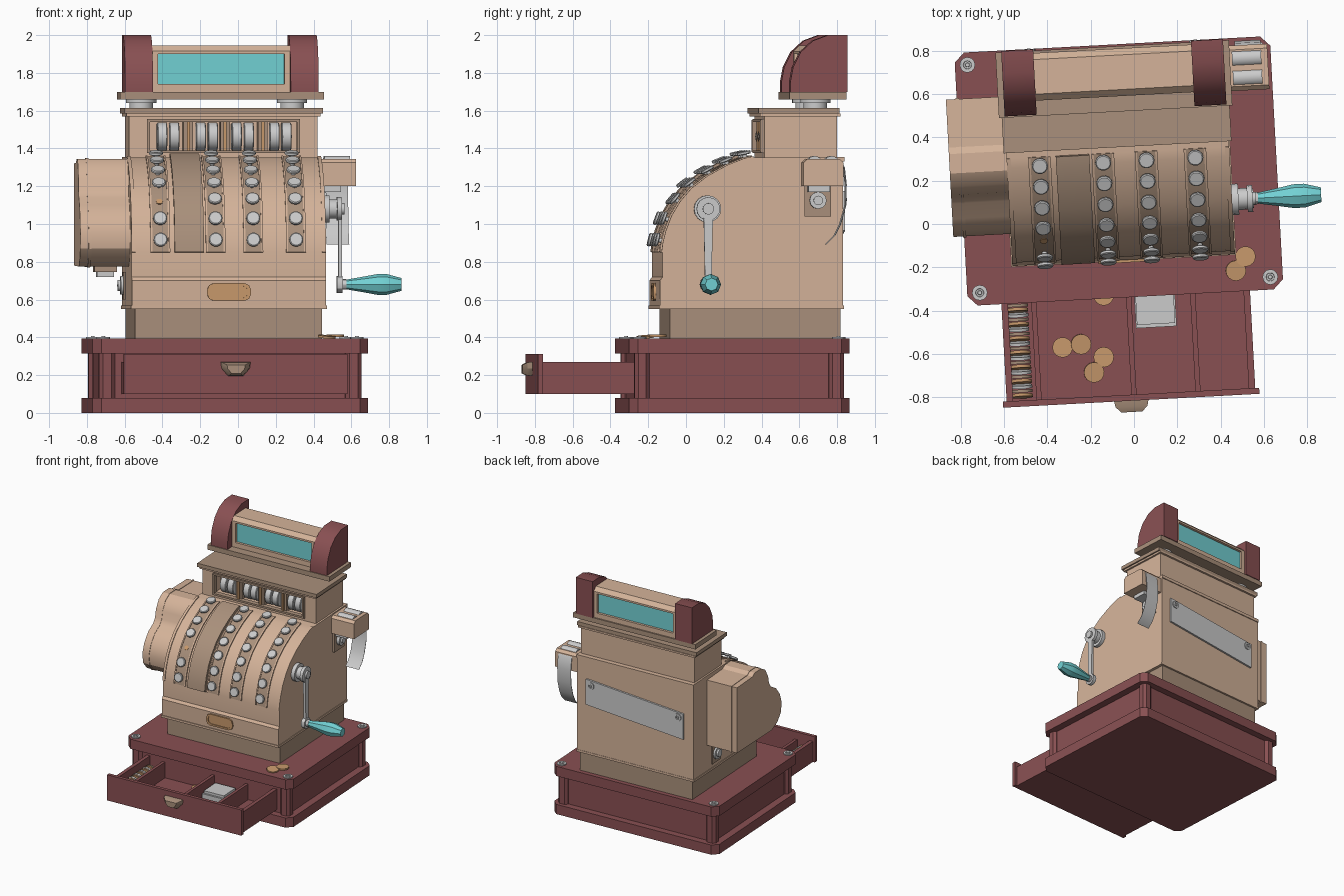
import bpy, bmesh, math
from mathutils import Vector, Matrix

# whole register is turned slightly about z
M = Matrix.Translation((-0.07, 0.245, 0)) @ Matrix.Rotation(math.radians(3.1), 4, 'Z')
INV = M.inverted()


def mat(name, c):
    m = bpy.data.materials.new(name)
    m.diffuse_color = (*c, 1)
    return m


RED = mat("dark_red", (.25, .08, .085))
TAN = mat("tan", (.66, .45, .32))
DARK = mat("dark_tan", (.40, .28, .20))
CYAN = mat("cyan", (.17, .64, .66))
COPPER = mat("copper", (.58, .32, .15))
GREY = None


def loft(name, rings, m=GREY, caps=True):
    bm = bmesh.new()
    vs = [[bm.verts.new(M @ Vector(p)) for p in r] for r in rings]
    n = len(vs[0])
    for a, b in zip(vs, vs[1:]):
        for i in range(n):
            j = (i + 1) % n
            bm.faces.new((a[i], a[j], b[j], b[i]))
    if caps:
        bm.faces.new(vs[0][::-1])
        bm.faces.new(vs[-1])
    bmesh.ops.recalc_face_normals(bm, faces=bm.faces)
    me = bpy.data.meshes.new(name)
    bm.to_mesh(me)
    bm.free()
    ob = bpy.data.objects.new(name, me)
    bpy.context.collection.objects.link(ob)
    if m:
        me.materials.append(m)
    return ob


def box(name, x0, x1, y0, y1, z0, z1, m=GREY, c=0):
    if c:
        r = [(x0 + c, y0), (x1 - c, y0), (x1, y0 + c), (x1, y1 - c),
             (x1 - c, y1), (x0 + c, y1), (x0, y1 - c), (x0, y0 + c)]
    else:
        r = [(x0, y0), (x1, y0), (x1, y1), (x0, y1)]
    return loft(name, [[(x, y, z) for x, y in r] for z in (z0, z1)], m)


def prism(name, pts, x0, x1, m=GREY):
    return loft(name, [[(x, y, z) for y, z in pts] for x in (x0, x1)], m)


def lathe(name, p, axis, prof, m=GREY, n=16):
    q = Vector(axis).to_track_quat('Z', 'Y')
    rings = [[Vector(p) + q @ Vector((r * math.cos(2 * math.pi * i / n), r * math.sin(2 * math.pi * i / n), d))
              for i in range(n)] for d, r in prof]
    return loft(name, rings, m)


def screw(name, p, axis, r):
    lathe(name, p, axis, [(0, r), (.008, r), (.008, r * .55), (.003, r * .5), (.003, r * .3), (.012, r * .25)], n=12)


# base cabinet
box("base_bottom_slab", -.73, .73, -.585, .585, 0, .08, RED, .045)
box("base_top_slab", -.73, .73, -.585, .585, .315, .395, RED, .045)
box("base_core", -.67, .67, -.53, .53, .08, .315, RED)
for sx in (-1, 1):
    for sy in (-1, 1):
        a, b = sorted((sx * .61, sx * .695))
        c, d = sorted((sy * .475, sy * .555))
        box("corner_post", a, b, c, d, .08, .315, RED, .02)
        screw("base_screw", (sx * .672, sy * .527, .395), (0, 0, 1), .036)

# open drawer
box("drawer_front", -.593, .593, -1.063, -1.035, .1, .312, RED)
box("drawer_floor", -.575, .575, -1.035, -.5, .1, .12, RED)
for x in (-.575, .545):
    box("drawer_side", x, x + .03, -1.035, -.5, .1, .27, RED)
for x in (-.425, .014, .31):
    box("drawer_divider", x - .012, x + .012, -1.035, -.5, .12, .25, RED)
cup = [(-.08, .27), (.08, .27), (.075, .235), (.04, .195), (-.04, .195), (-.075, .235)]
loft("drawer_pull", [[(x * s, y, .23 + (z - .23) * s) for x, z in cup]
                     for s, y in ((1, -1.06), (.92, -1.09), (.6, -1.115))], DARK)

# money
for i in range(20):
    lathe("coin_in_row", (-.503, -1.02 + i * .022, .18), (0, 1, .12 * (i % 3 - 1)), [(0, .05), (.014, .05)],
          (COPPER, DARK, GREY)[i % 3], 14)
for i, (x, y, z) in enumerate([(-.33, -.57, .122), (-.245, -.555, .127), (-.14, -.615, .122), (-.185, -.685, .127),
                               (-.14, -.33, .122), (.47, -.215, .397), (.515, -.15, .402)]):
    p = INV @ Vector((x, y, z))
    lathe("loose_coin", p, (.08 * (i % 2), -.08 * (i % 2), 1), [(0, .047), (.012, .047)], COPPER, 16)
box("banknote_stack", .04, .228, -.73, -.55, .12, .18)
box("banknote_top", .045, .222, -.715, -.55, .18, .2)

# main body with curved front
box("plinth", -.496, .496, -.358, .548, .395, .55, DARK)
ARC = [(-.397, .85), (-.39, .90), (-.375, .96), (-.345, 1.04), (-.30, 1.115), (-.24, 1.185),
       (-.155, 1.25), (-.055, 1.305), (.04, 1.343), (.085, 1.353)]
prism("body", [(-.41, .55), (-.412, .70), (-.397, .72)] + ARC + [(.56, 1.355), (.56, .55)], -.515, .515, TAN)
box("body_bottom_trim", -.52, .52, -.416, .563, .55, .568, TAN)


def normal(i):
    a, b = Vector(ARC[max(i - 1, 0)]), Vector(ARC[min(i + 1, len(ARC) - 1)])
    t = (b - a).normalized()
    return Vector((-t.y, t.x))


def band(name, xc, w, h, m):
    out = [tuple(Vector(p) + normal(i) * h) for i, p in enumerate(ARC)]
    inn = [tuple(Vector(p) - normal(i) * .01) for i, p in enumerate(ARC)]
    prism(name, out + inn[::-1], xc - w / 2, xc + w / 2, m)


band("arched_cover", -.21, .155, .022, DARK)
for side in (-.505, .505):
    band("body_edge_rim", side, .02, .006, TAN)

# key columns
for col, xc in enumerate((-.363, -.07, .130, .356)):
    band("key_slot", xc, .085, .005, DARK)
    for s in (-.047, .047):
        band("slot_rail", xc + s, .01, .01, TAN)
    for k, z in enumerate((.91, 1.02, 1.115, 1.195, 1.26, 1.31, 1.345)):
        i = max(j for j in range(len(ARC) - 1) if ARC[j][1] <= z)
        a, b = Vector(ARC[i]), Vector(ARC[i + 1])
        p = a.lerp(b, (z - a.y) / (b.y - a.y))
        t = (b - a).normalized()
        axis = (0, -t.y, t.x)
        if col == 0 and k == 2:
            lathe("empty_key_hole", (xc, p.x, p.y), axis, [(0, .018), (.008, .018)], COPPER, 10)
            continue
        lathe("key", (xc, p.x, p.y), axis,
              [(0, .012), (.022, .012), (.022, .032), (.026, .037), (.036, .037), (.04, .032)], n=14)


# front badge
def stadium(w, h, y, c):
    return [(sx * (w - dx), y, .64 + sz * (h - dz)) for sx, sz, o in ((1, 1, 0), (-1, 1, 1), (-1, -1, 0), (1, -1, 1))
            for dx, dz in (((0, c), (c * .3, c * .3), (c, 0)) if not o else ((c, 0), (c * .3, c * .3), (0, c)))]


loft("badge", [stadium(.116, .047, -.405, .035), stadium(.116, .047, -.424, .035),
               stadium(.10, .033, -.424, .028), stadium(.10, .033, -.417, .028)], COPPER)

# upper housing with number reels
box("upper_housing", -.5, .5, .24, .528, 1.35, 1.575, TAN)
for x0, x1 in ((-.5, -.40), (.40, .5)):
    box("housing_front_side", x0, x1, .145, .24, 1.35, 1.575, TAN)
box("housing_front_top", -.40, .40, .145, .24, 1.545, 1.575, TAN)
box("housing_front_bottom", -.40, .40, .145, .24, 1.35, 1.385, TAN)
for x in (-.405, .39):
    box("window_frame_side", x, x + .015, .125, .17, 1.38, 1.55, DARK)
for z in (1.375, 1.54):
    box("window_frame_rail", -.405, .405, .13, .17, z, z + .015, DARK)
for x in (-.185, .01, .21):
    box("reel_divider", x - .025, x + .025, .155, .24, 1.385, 1.545, DARK)
    box("reel_divider_edge", x - .008, x + .008, .14, .16, 1.385, 1.545, COPPER)
for xc in (-.29, -.085, .105, .305):
    for s in (-.058, .006):
        lathe("number_reel", (xc + s, .215, 1.463), (1, 0, 0), [(0, .07), (.004, .075), (.048, .075), (.052, .07)], n=20)
box("housing_lower_step", -.515, .515, .12, .545, 1.57, 1.585, TAN)
box("housing_cap", -.527, .527, .11, .54, 1.585, 1.615, DARK)

# top display
for x in (-.42, .38):
    lathe("display_column", (x, .42, 1.61), (0, 0, 1), [(0, .063), (.03, .063), (.03, .08), (.055, .08)], n=18)
box("display_plate", -.54, .54, .274, .576, 1.66, 1.70, DARK)
CAP = [(.28, 1.7), (.28, 1.75), (.295, 1.83), (.335, 1.91), (.40, 1.97), (.48, 2.0), (.582, 2.0), (.582, 1.7)]
for x in (-.513, .365):
    prism("display_end", CAP, x, x + .148, RED)
box("display_bottom_rail", -.37, .37, .345, .565, 1.70, 1.74, TAN)
prism("display_top_rail", [(.345, 1.9), (.345, 1.915), (.375, 1.945), (.535, 1.945), (.565, 1.915), (.565, 1.9)],
      -.37, .37, TAN)
for x in (-.37, .335):
    box("display_side_rail", x, x + .035, .345, .565, 1.74, 1.9, TAN)
box("display_glass", -.336, .336, .365, .545, 1.74, 1.9, CYAN)

# left side mechanism cover
DRUM = [(.372, .78), (.372, 1.32), (.15, 1.325), (.12, 1.345), (.03, 1.345), (-.03, 1.31), (-.07, 1.24),
        (-.082, 1.18), (-.11, 1.14), (-.18, 1.10), (-.235, 1.03), (-.263, .95), (-.25, .87), (-.2, .81), (-.12, .775)]
prism("side_cover", DRUM, -.78, -.51, TAN)
prism("side_cover_rib", [(.05 + (y - .05) * 1.015, 1.06 + (z - 1.06) * 1.015) for y, z in DRUM], -.735, -.72, TAN)
box("cover_foot", -.69, -.57, .02, .14, .745, .785, DARK)
box("cover_foot_button", -.675, -.585, .035, .125, .72, .745)
box("lock_plate", -.525, -.51, .19, .31, .6, .745, DARK)
lathe("lock", (-.515, .25, .675), (-1, 0, 0), [(0, .05), (.025, .05), (.025, .03), (.04, .03)], n=14)

# crank on the right
lathe("crank_hub", (.51, -.16, 1.08), (1, 0, 0),
      [(0, .072), (.035, .072), (.035, .05), (.075, .05), (.075, .062), (.1, .062), (.1, .03), (.115, .03)], n=16)
prism("crank_arm", [(-.185, 1.06), (-.135, 1.06), (-.143, .68), (-.177, .68)], .592, .612)
lathe("crank_collar", (.585, -.16, .68), (1, 0, 0), [(0, .045), (.03, .045), (.03, .028), (.05, .028)], n=12)
lathe("crank_handle", (.63, -.16, .68), (1, 0, 0),
      [(0, .024), (.03, .03), (.10, .042), (.17, .055), (.22, .055), (.297, .034)], CYAN, 8)

# receipt printer
prism("printer_case", [(.34, 1.2), (.34, 1.325), (.36, 1.345), (.53, 1.345), (.55, 1.325), (.55, 1.2)], .51, .715, TAN)
for y in (.40, .49):
    lathe("paper_roll", (.55, y, 1.318), (1, 0, 0), [(0, .042), (.135, .042)], n=16)
box("printer_bracket", .51, .535, .355, .495, 1.04, 1.2, DARK)
box("printer_collar", .535, .635, .37, .485, 1.17, 1.2)
lathe("bracket_knob", (.53, .425, 1.125), (1, 0, 0), [(0, .045), (.03, .045), (.03, .025), (.045, .025)], n=12)
PAPER = [(.49, 1.352), (.535, 1.34), (.56, 1.30), (.57, 1.21), (.568, 1.1), (.54, 1.0), (.51, .94), (.465, .895)]
prism("paper_strip", PAPER + [(y - .005, z - .003) for y, z in PAPER[::-1]], .565, .685)

# tilted plate on the back
plate = [(-.43, .885), (.43, .965), (.43, 1.175), (-.43, 1.095)]
loft("back_plate", [[(x, y, z) for x, z in plate] for y in (.555, .575)])
for x, z in ((-.385, 1.06), (.385, 1.13)):
    screw("back_screw", (x, .575, z), (0, 1, 0), .03)
box("back_seam_trim", -.515, .515, .55, .567, 1.33, 1.355, TAN)

bpy.ops.object.select_all(action='SELECT')
bpy.context.view_layer.objects.active = bpy.data.objects["body"]
bpy.ops.object.shade_smooth_by_angle(angle=math.radians(30))
